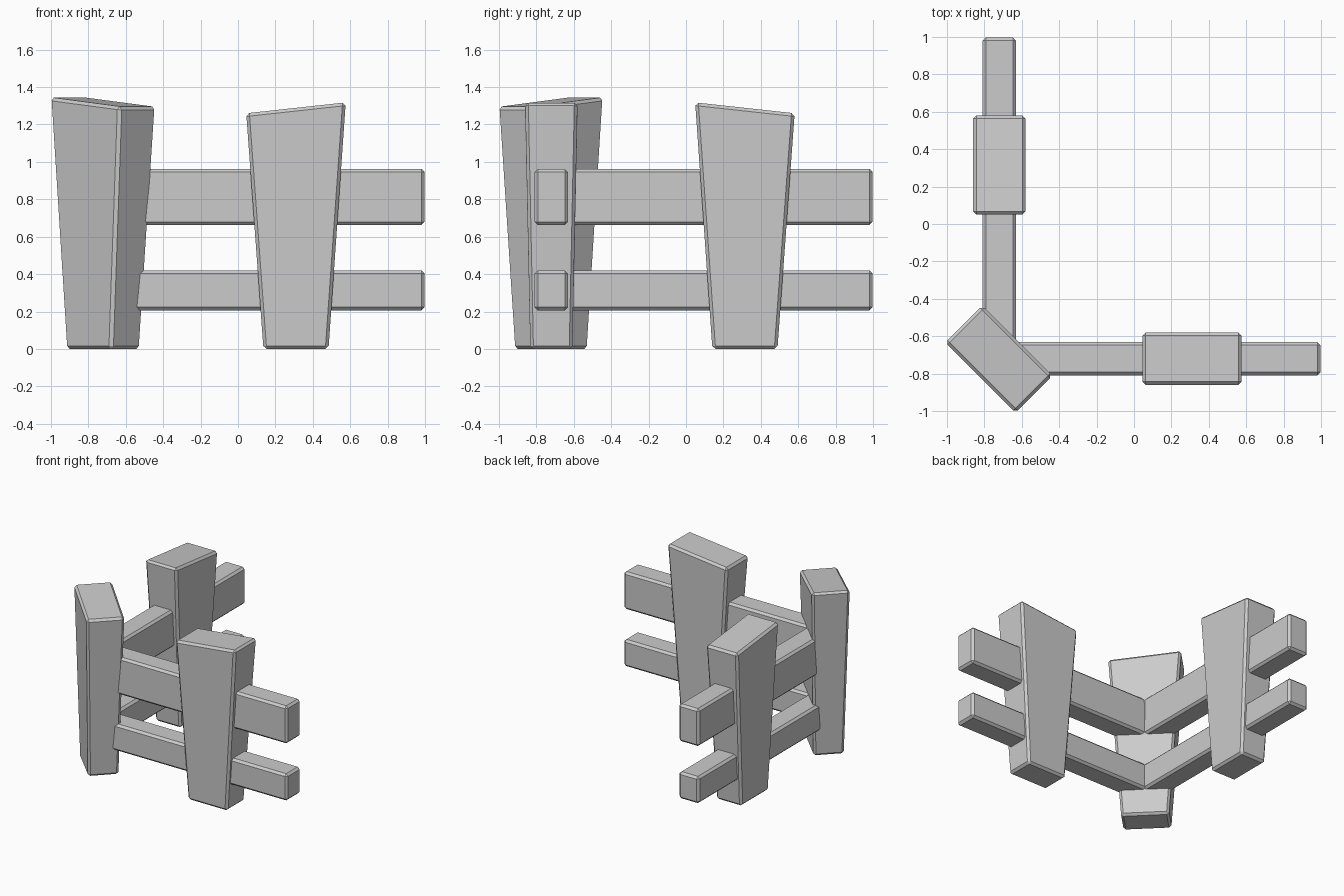
import bpy
import bmesh
from math import radians
from mathutils import Matrix

cube = bpy.data.objects.get("Cube")
if cube:
    bpy.data.objects.remove(cube, do_unlink=True)

# Single plain grey
grey = bpy.data.materials.new("plain grey")
grey.use_nodes = True
colour = (0.6, 0.6, 0.6, 1)
grey.diffuse_color = colour
grey.node_tree.nodes["Principled BSDF"].inputs["Base Color"].default_value = colour

LINE = -0.72      # centre line of both fence runs
CHAMFER = 0.017


def finish(name, bm, matrix):
    """Place the mesh, colour it and chamfer its edges."""
    bm.transform(matrix)
    mesh = bpy.data.meshes.new(name)
    bm.to_mesh(mesh)
    bm.free()
    mesh.materials.append(grey)
    obj = bpy.data.objects.new(name, mesh)
    bpy.context.collection.objects.link(obj)
    bevel = obj.modifiers.new("chamfer", 'BEVEL')
    bevel.width = CHAMFER
    bevel.segments = 1
    bevel.limit_method = 'ANGLE'
    bevel.angle_limit = radians(30)


def post(name, x, y, turn, low, high):
    """Post that widens upward, with its top sloping up toward local +x."""
    bm = bmesh.new()
    bmesh.ops.create_cube(bm, size=1)
    for v in bm.verts:
        top = v.co.z > 0
        v.co.z = (high if v.co.x > 0 else low) if top else 0
        v.co.x *= 0.532 if top else 0.348
        v.co.y *= 0.28 if top else 0.225
    finish(name, bm, Matrix.Translation((x, y, 0)) @ Matrix.Rotation(radians(turn), 4, 'Z'))


def rail(name, bottom, top, along_y):
    """Straight rail from inside the corner post to the open end."""
    bm = bmesh.new()
    bmesh.ops.create_cube(bm, size=1)
    for v in bm.verts:
        v.co.x = 0.998 if v.co.x > 0 else LINE
        v.co.y = LINE + v.co.y * 0.178
        v.co.z = top if v.co.z > 0 else bottom
        if along_y:
            v.co.x, v.co.y = v.co.y, v.co.x
    if along_y:
        bmesh.ops.reverse_faces(bm, faces=bm.faces)
    finish(name, bm, Matrix())


# Posts
post("front_post", 0.31, LINE, 0, 1.26, 1.318)
post("side_post", LINE, 0.315, -90, 1.26, 1.318)
post("corner_post", LINE - 0.002, LINE - 0.002, 135, 1.295, 1.345)

# Rails
for run, along_y in (("front", False), ("side", True)):
    rail(run + "_lower_rail", 0.206, 0.42, along_y)
    rail(run + "_upper_rail", 0.663, 0.963, along_y)
